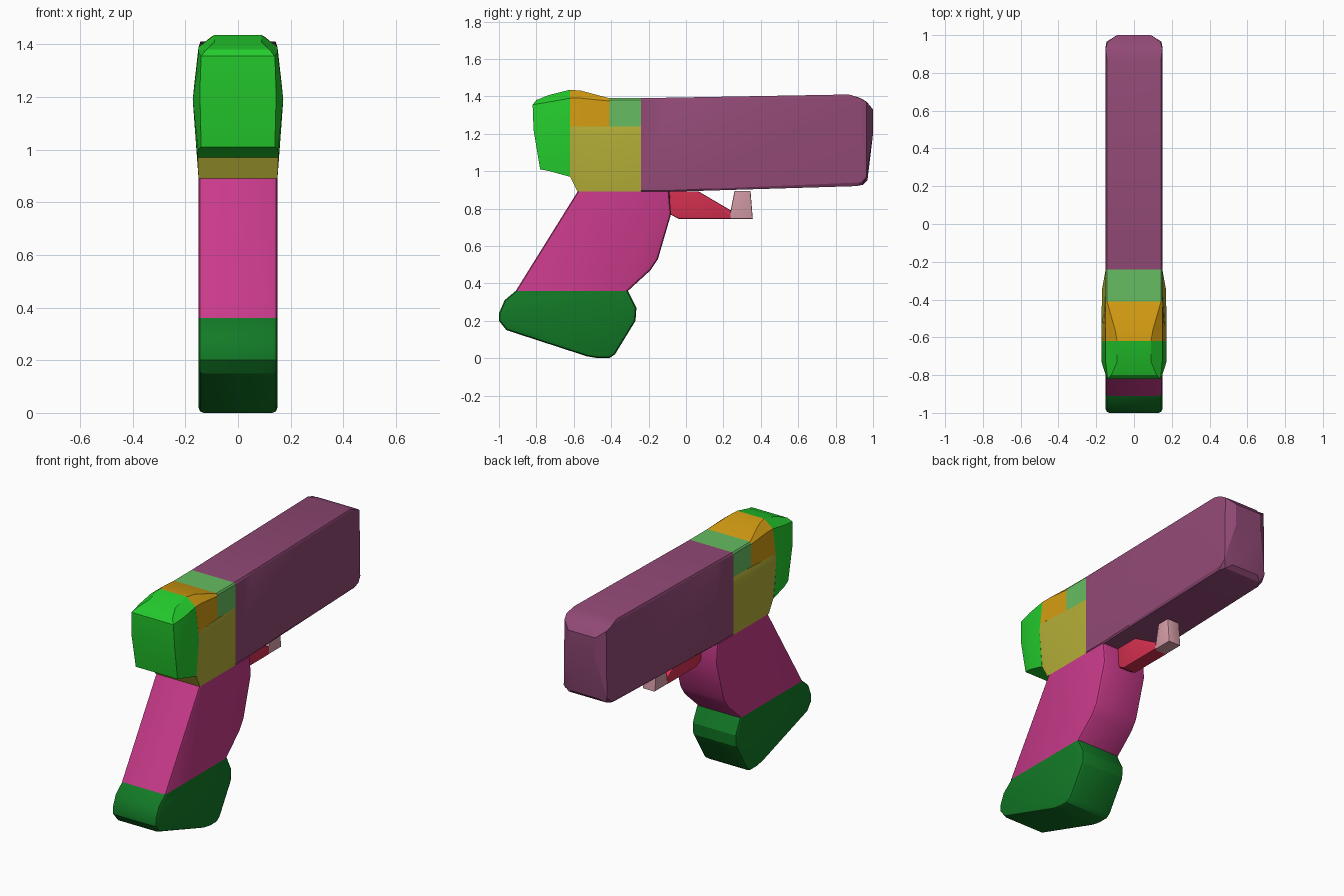
import bpy, bmesh, math

cube = bpy.data.objects.get("Cube")
if cube:
    bpy.data.objects.remove(cube, do_unlink=True)


def material(name, *rgb):
    # 8-bit display colour converted to linear
    def lin(c):
        c /= 255
        return c / 12.92 if c < 0.04 else ((c + 0.055) / 1.055) ** 2.4
    col = [lin(c) for c in rgb] + [1]
    m = bpy.data.materials.new(name)
    m.use_nodes = True
    m.diffuse_color = col
    m.node_tree.nodes["Principled BSDF"].inputs["Base Color"].default_value = col
    return m


def finish(name, bm, mat):
    bmesh.ops.recalc_face_normals(bm, faces=bm.faces)
    mesh = bpy.data.meshes.new(name)
    bm.to_mesh(mesh)
    bm.free()
    mesh.materials.append(mat)
    ob = bpy.data.objects.new(name, mesh)
    bpy.context.collection.objects.link(ob)
    bpy.ops.object.select_all(action="DESELECT")
    ob.select_set(True)
    bpy.context.view_layer.objects.active = ob
    bpy.ops.object.shade_smooth_by_angle(angle=math.radians(25))
    return ob


def loft(name, mat, stations):
    """Skin mirrored half sections, each listed from bottom to top as (x, y, z)."""
    bm = bmesh.new()
    left = [[bm.verts.new(p) for p in s] for s in stations]
    right = [[bm.verts.new((-x, y, z)) for x, y, z in s] for s in stations]
    n = len(stations[0])
    loops = [l + r[::-1] for l, r in zip(left, right)]
    for a, b in zip(loops, loops[1:]):
        for i in range(2 * n):
            j = (i + 1) % (2 * n)
            bm.faces.new((a[i], a[j], b[j], b[i]))
    for l, r in ((left[0], right[0]), (left[-1], right[-1])):
        for i in range(n - 1):
            bm.faces.new((l[i], l[i + 1], r[i + 1], r[i]))
    return finish(name, bm, mat)


def section(y, *points):
    return [(x, y, z) for x, z in points]


def slab(name, mat, profile, half, bevel, joints=(), segments=2):
    """Extrude a side profile across x and round its rims, except at joint heights."""
    bm = bmesh.new()
    face = bm.faces.new([bm.verts.new((-half, y, z)) for y, z in profile])
    ext = bmesh.ops.extrude_face_region(bm, geom=[face])
    moved = [v for v in ext["geom"] if isinstance(v, bmesh.types.BMVert)]
    bmesh.ops.translate(bm, verts=moved, vec=(2 * half, 0, 0))

    def is_rim(e):
        a, b = (v.co for v in e.verts)
        at_joint = any(abs(a.z - j) + abs(b.z - j) < 0.001 for j in joints)
        return abs(a.x - b.x) < 0.001 and not at_joint
    bmesh.ops.bevel(bm, geom=[e for e in bm.edges if is_rim(e)], offset=bevel,
                    segments=segments, profile=0.5, affect="EDGES")
    return finish(name, bm, mat)


plum = material("plum", 145, 73, 117)
olive = material("olive yellow", 178, 172, 54)
magenta = material("magenta", 200, 58, 138)
dark_green = material("dark green", 18, 122, 38)
bright_green = material("bright green", 36, 204, 45)
red = material("red", 214, 48, 80)
pale_pink = material("pale pink", 215, 158, 168)
orange = material("orange", 210, 155, 18)
light_green = material("light green", 102, 188, 97)

# Long body with a tapered nose
loft("body", plum, [
    section(-0.24, (0.143, 0.89), (0.15, 0.897), (0.15, 1.38), (0.143, 1.39)),
    section(-0.08, (0.143, 0.89), (0.15, 0.897), (0.15, 1.383), (0.143, 1.393)),
    [(0.143, 0.91, 0.92), (0.15, 0.94, 0.94), (0.15, 0.93, 1.39), (0.143, 0.87, 1.41)],
    [(0.125, 0.945, 0.927), (0.145, 0.965, 0.97), (0.14, 0.965, 1.37), (0.125, 0.93, 1.392)],
    [(0.09, 0.97, 0.95), (0.09, 1.0, 1.2), (0.09, 1.0, 1.33), (0.09, 0.965, 1.372)],
])

# Rear cap with bulging sides
loft("rear_cap", bright_green, [
    [(0.14, -0.78, 1.01), (0.145, -0.815, 1.22), (0.14, -0.82, 1.355), (0.12, -0.80, 1.38)],
    section(-0.73, (0.152, 1.0), (0.172, 1.19), (0.15, 1.37), (0.09, 1.408)),
    section(-0.62, (0.155, 0.97), (0.172, 1.19), (0.15, 1.39), (0.09, 1.435)),
])

# Side housing, with a ledge along its top
loft("side_housing", olive, [
    section(-0.62, (0.153, 0.97), (0.172, 1.19), (0.167, 1.24)),
    section(-0.58, (0.15, 0.89), (0.172, 1.19), (0.164, 1.24)),
    section(-0.35, (0.15, 0.89), (0.17, 1.2), (0.15, 1.24)),
    section(-0.24, (0.15, 0.89), (0.15, 1.2), (0.15, 1.24)),
])

# Raised top block and the spacer in front of it
loft("top_block", orange, [
    section(-0.62, (0.167, 1.24), (0.15, 1.39), (0.09, 1.435)),
    section(-0.56, (0.163, 1.24), (0.15, 1.39), (0.1, 1.43)),
    section(-0.41, (0.15, 1.24), (0.15, 1.375), (0.143, 1.39)),
])
loft("top_spacer", light_green, [
    section(y, (0.15, 1.24), (0.15, 1.38), (0.143, 1.39)) for y in (-0.41, -0.24)
])

# Slanted grip and its foot
slab("grip", magenta,
     [(-0.91, 0.36), (-0.58, 0.89), (-0.09, 0.89), (-0.08, 0.77),
      (-0.15, 0.53), (-0.19, 0.47), (-0.31, 0.36)],
     0.15, 0.018, joints=(0.36, 0.89))
slab("grip_foot", dark_green,
     [(-0.91, 0.36), (-0.97, 0.31), (-1.0, 0.24), (-1.0, 0.2), (-0.96, 0.15),
      (-0.53, 0.01), (-0.47, 0.0), (-0.41, 0.0), (-0.38, 0.02),
      (-0.27, 0.2), (-0.265, 0.27), (-0.31, 0.36)],
     0.15, 0.02, joints=(0.36,))

# Guard under the body and its front post
slab("guard", red,
     [(-0.09, 0.89), (0.07, 0.89), (0.24, 0.79), (0.24, 0.745),
      (-0.04, 0.745), (-0.085, 0.77)],
     0.045, 0.008, joints=(0.89,))
slab("guard_post", pale_pink,
     [(0.23, 0.745), (0.26, 0.895), (0.345, 0.895), (0.357, 0.745)],
     0.042, 0.006, joints=(0.895,))
